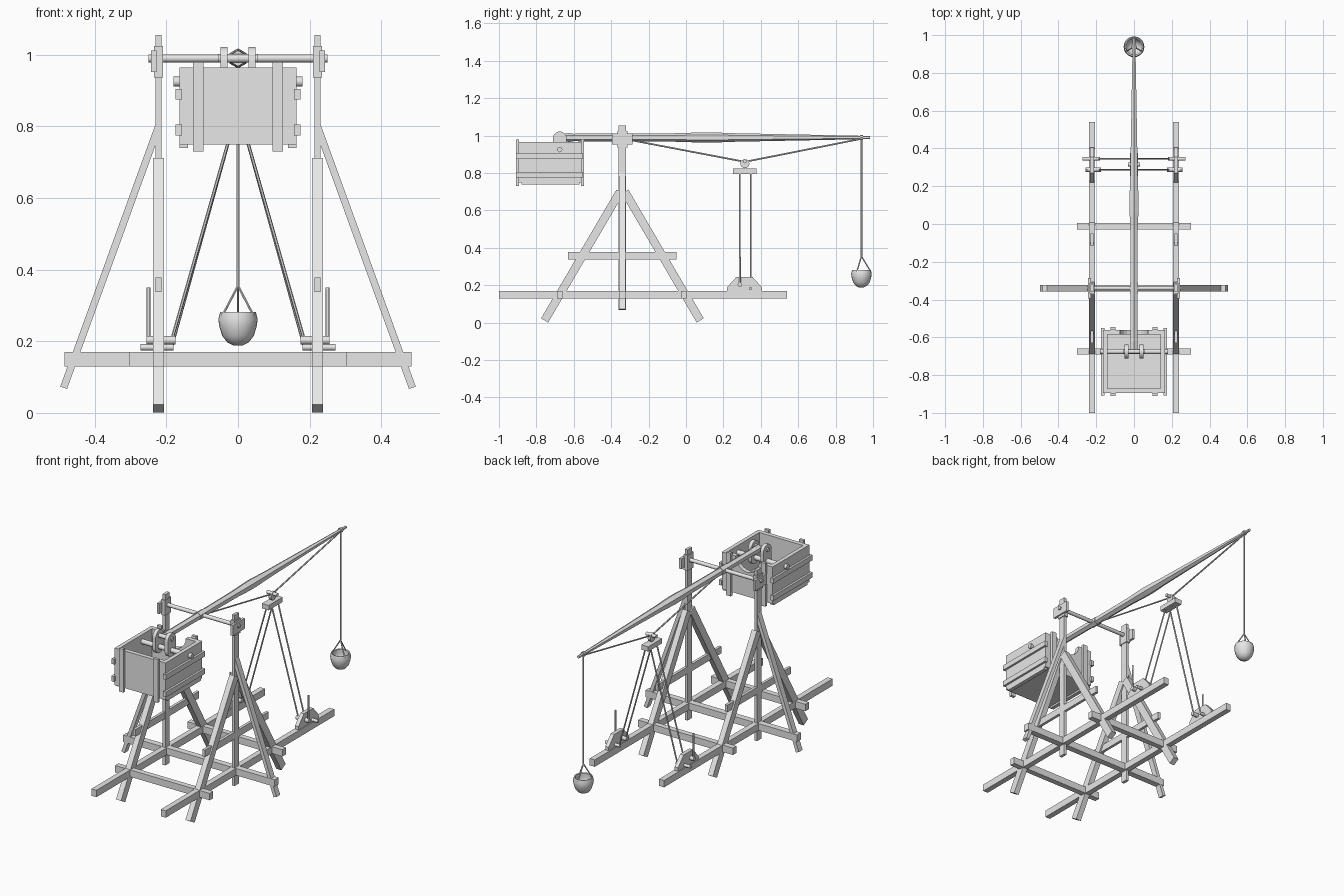
import bpy, bmesh, math
from mathutils import Vector, Matrix

if "Cube" in bpy.data.objects:
    bpy.data.objects.remove(bpy.data.objects["Cube"])

mat = bpy.data.materials.new("light_grey")
mat.diffuse_color = (0.8, 0.8, 0.8, 1)
mat.use_nodes = True
mat.node_tree.nodes["Principled BSDF"].inputs["Base Color"].default_value = mat.diffuse_color
X, Y = Vector((1, 0, 0)), Vector((0, 1, 0))


def finish(name, bm, smooth=False):
    bmesh.ops.recalc_face_normals(bm, faces=bm.faces)
    me = bpy.data.meshes.new(name)
    bm.to_mesh(me)
    bm.free()
    me.materials.append(mat)
    ob = bpy.data.objects.new(name, me)
    bpy.context.collection.objects.link(ob)
    if smooth:
        bpy.ops.object.select_all(action='DESELECT')
        ob.select_set(True)
        bpy.context.view_layer.objects.active = ob
        bpy.ops.object.shade_smooth_by_angle(angle=math.radians(50))
    return ob


def box(name, x0, x1, y0, y1, z0, z1):
    bm = bmesh.new()
    m = Matrix.Translation(((x0 + x1) / 2, (y0 + y1) / 2, (z0 + z1) / 2))
    bmesh.ops.create_cube(bm, size=1, matrix=m @ Matrix.Diagonal((x1 - x0, y1 - y0, z1 - z0, 1)))
    return finish(name, bm)


def timber(name, p, q, side, width, depth):
    """Straight beam from p to q, width measured along side."""
    p, q = Vector(p), Vector(q)
    d = (q - p).normalized()
    n = d.cross(side).normalized()
    m = Matrix((side, n, d)).transposed().to_4x4()
    m.translation = (p + q) / 2
    bm = bmesh.new()
    bmesh.ops.create_cube(bm, size=1, matrix=m @ Matrix.Diagonal((width, depth, (q - p).length, 1)))
    return finish(name, bm)


def rod(name, p, q, r, sides=12):
    p, q = Vector(p), Vector(q)
    m = (q - p).to_track_quat('Z', 'Y').to_matrix().to_4x4()
    m.translation = (p + q) / 2
    bm = bmesh.new()
    bmesh.ops.create_cone(bm, cap_ends=True, segments=sides, radius1=r, radius2=r,
                          depth=(q - p).length, matrix=m)
    return finish(name, bm, True)


def plate(name, pts, vec):
    """Flat outline pushed along vec."""
    bm = bmesh.new()
    f = bm.faces.new([bm.verts.new(p) for p in pts])
    r = bmesh.ops.extrude_face_region(bm, geom=[f])
    bmesh.ops.translate(bm, vec=vec, verts=[v for v in r["geom"] if isinstance(v, bmesh.types.BMVert)])
    return finish(name, bm)


def lathe(name, profile, origin, axis, sides, smooth):
    """Profile of (radius, height) turned around an axis."""
    bm = bmesh.new()
    m = Vector(axis).to_track_quat('Z', 'Y').to_matrix()
    rings = [[bm.verts.new(Vector(origin) + m @ Vector((r * math.cos(a), r * math.sin(a), h)))
              for a in (math.tau * (i + 0.5) / sides + math.pi / 2 - math.pi / sides for i in range(sides))]
             for r, h in profile]
    for a, b in zip(rings, rings[1:]):
        for i in range(sides):
            j = (i + 1) % sides
            bm.faces.new((a[i], a[j], b[j], b[i]))
    bm.faces.new(rings[0])
    bm.faces.new(rings[-1])
    return finish(name, bm, smooth)


PY = -0.34   # main post position along the frame

# Base frame
for y in (-0.675, -0.012):
    box("cross_beam", -0.303, 0.303, y - 0.016, y + 0.016, 0.13, 0.17)
box("wide_cross_beam", -0.485, 0.485, PY - 0.018, PY + 0.018, 0.13, 0.17)

for s in (-1, 1):
    x = s * 0.222
    box("side_rail", x - 0.016, x + 0.016, -1.0, 0.54, 0.13, 0.17)
    # Upright with its A-frame
    box("post", x - 0.0085, x + 0.0085, PY - 0.02, PY + 0.02, 0.067, 1.055)
    for t in (-1, 1):
        timber("frame_leg", (x, PY + t * 0.416, 0.012), (x, PY + t * 0.013, 0.7), X, 0.032, 0.044)
    box("frame_tie", x - 0.008, x + 0.008, -0.63, -0.05, 0.338, 0.378)
    # Outward side brace
    timber("side_brace", (s * 0.487, PY, 0.07), (s * 0.222, PY, 0.8), Y, 0.034, 0.02)
    # Axle bearings
    box("bearing_block", *sorted((s * 0.228, s * 0.243)), PY - 0.055, PY + 0.055, 0.952, 1.012)
    box("bearing_cheek", x - 0.013, x + 0.013, PY - 0.027, PY + 0.027, 0.937, 1.025)
    # Winch bracket, drums and handle
    outline = [(0.22, 0.17), (0.405, 0.17), (0.405, 0.19), (0.355, 0.245), (0.27, 0.245), (0.22, 0.19)]
    plate("winch_bracket", [(x - 0.011, y, z) for y, z in outline], (0.022, 0, 0))
    rod("winch_pin", (s * 0.18, 0.345, 0.183), (s * 0.272, 0.345, 0.183), 0.009)
    rod("winch_drum", (s * 0.175, 0.288, 0.203), (s * 0.256, 0.288, 0.203), 0.012)
    rod("winch_handle", (s * 0.25, 0.288, 0.2), (s * 0.25, 0.288, 0.35), 0.005, 8)
    # Ropes up to the pulley block
    rod("winch_rope", (s * 0.186, 0.288, 0.2), (s * 0.012, 0.288, 0.81), 0.0045, 6)
    rod("winch_rope", (s * 0.186, 0.345, 0.183), (s * 0.012, 0.345, 0.81), 0.0045, 6)

rod("main_axle", (-0.25, PY, 0.99), (0.25, PY, 0.99), 0.011)

# Throwing arm
lathe("throwing_arm", [(0.022, -0.665), (0.023, -0.62), (0.02, -0.6), (0.021, -0.3), (0.023, -0.02),
                       (0.027, 0.06), (0.028, 0.13), (0.023, 0.25), (0.012, 0.8), (0.008, 0.985)],
      (0, 0, 0.99), Y, 6, False)
lathe("arm_collar", [(0.024, -0.37), (0.024, -0.31)], (0, 0, 0.99), Y, 6, False)
lathe("tip_collar", [(0.014, 0.93), (0.014, 0.946)], (0, 0, 0.99), Y, 8, False)

# Counterweight hangers and rods
HY = -0.675
hanger = [(HY + 0.037 * math.cos(a), 0.985 + 0.037 * math.sin(a))
          for a in (math.pi * i / 10 for i in range(11))]
hanger += [(HY + 0.037 * math.cos(a), 0.925 + 0.037 * math.sin(a))
           for a in (math.pi + math.pi * i / 10 for i in range(11))]
for s in (-1, 1):
    plate("hanger_cheek", [(s * 0.039 - 0.01, y, z) for y, z in hanger], (0.02, 0, 0))
rod("arm_pin", (-0.056, HY, 0.99), (0.056, HY, 0.99), 0.012)
rod("box_rod", (-0.18, HY, 0.925), (0.18, HY, 0.925), 0.014)

# Counterweight box
box("box_floor", -0.163, 0.163, -0.895, -0.56, 0.75, 0.77)
box("box_front", -0.163, 0.163, -0.895, -0.87, 0.75, 0.965)
back = [(-0.163, 0.75), (0.163, 0.75), (0.163, 0.965)]
back += [(0.075 * math.cos(a), 0.965 - 0.075 * math.sin(a))
         for a in (math.pi * i / 12 for i in range(13))] + [(-0.163, 0.965)]
plate("box_back", [(x, -0.585, z) for x, z in back], (0, 0.025, 0))
for s in (-1, 1):
    box("box_side", *sorted((s * 0.14, s * 0.163)), -0.88, -0.57, 0.74, 0.965)
    for z in (0.79, 0.89):
        box("side_slat", *sorted((s * 0.157, s * 0.175)), -0.908, -0.55, z - 0.015, z + 0.015)
    for y in (-0.91, -0.562):
        box("upright_slat", *sorted((s * 0.097, s * 0.125)), y, y + 0.016, 0.73, 0.98)

# Pulley block with its sheave and pin
box("pulley_block", -0.022, 0.022, 0.25, 0.377, 0.795, 0.823)
rod("pulley_sheave", (-0.008, 0.315, 0.85), (0.008, 0.315, 0.85), 0.024, 16)
rod("pulley_pin", (-0.033, 0.315, 0.862), (0.033, 0.315, 0.862), 0.01)
rod("trigger_rope", (0, -0.29, 0.975), (0, 0.315, 0.86), 0.0045, 6)
rod("trigger_rope", (0, 0.315, 0.86), (0, 0.937, 0.983), 0.0045, 6)

# Sling rope and hanging bowl
SY = 0.938
rod("sling_rope", (0, SY, 0.99), (0, SY, 0.35), 0.0045, 6)
for k in range(3):
    a = math.pi / 2 + k * math.tau / 3
    rod("bowl_rope", (0, SY, 0.355), (0.05 * math.cos(a), SY + 0.05 * math.sin(a), 0.272), 0.0035, 6)
lathe("sling_bowl", [(0.012, 0.188), (0.03, 0.197), (0.044, 0.215), (0.052, 0.24), (0.055, 0.262),
                     (0.05, 0.282), (0.043, 0.28), (0.044, 0.255), (0.038, 0.228), (0.02, 0.21), (0.006, 0.206)],
      (0, SY, 0), (0, 0, 1), 20, True)
